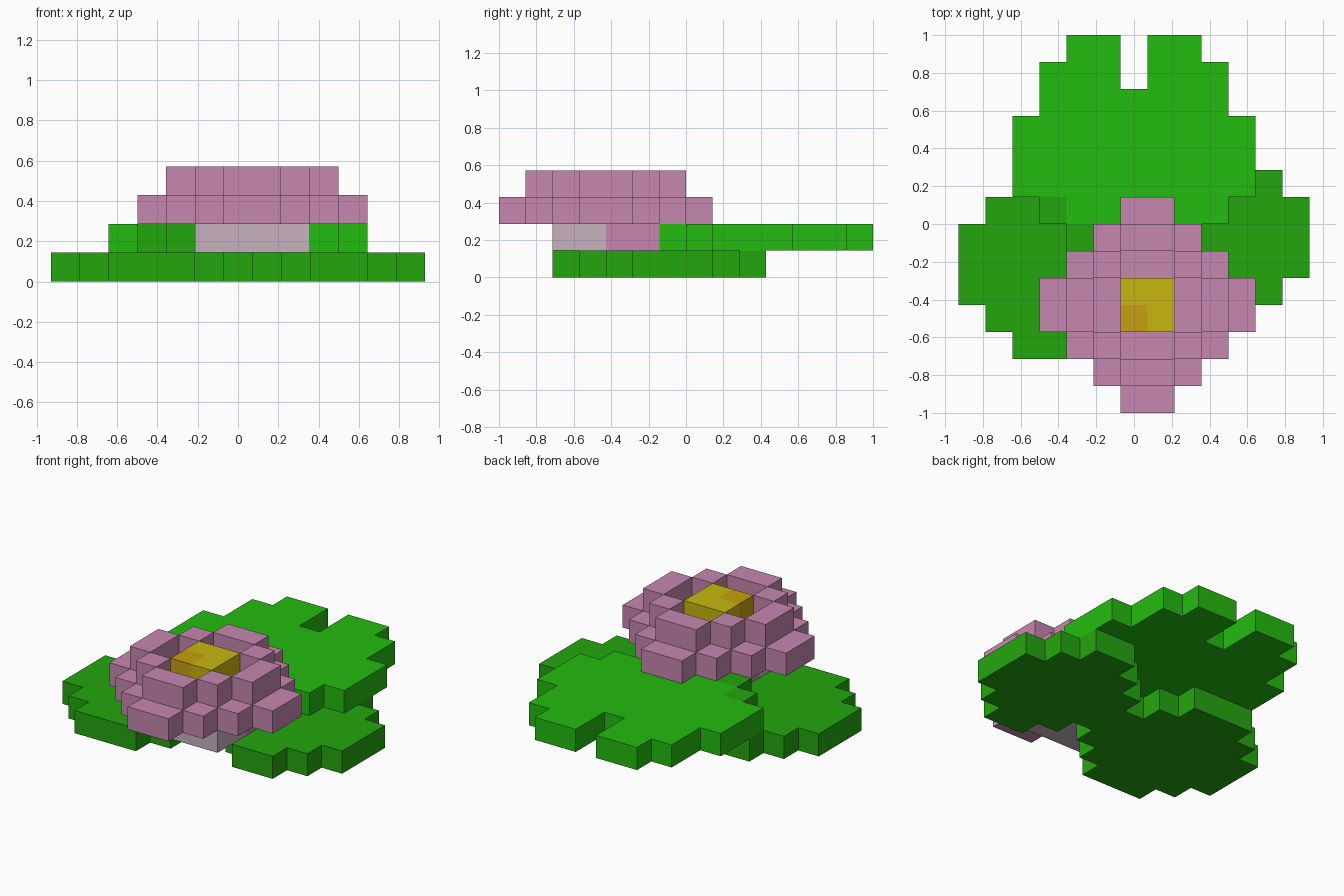
import bpy, bmesh

if "Cube" in bpy.data.objects:
    bpy.data.objects.remove(bpy.data.objects["Cube"], do_unlink=True)

U = 1 / 7  # size of one block


def material(name, rgb):
    linear = [c / 12.92 if c <= 0.04045 else ((c + 0.055) / 1.055) ** 2.4 for c in rgb]
    mat = bpy.data.materials.new(name)
    mat.use_nodes = True
    mat.diffuse_color = (*linear, 1)
    mat.node_tree.nodes["Principled BSDF"].inputs["Base Color"].default_value = (*linear, 1)
    return mat


leaf = material("leaf green", (0.14, 0.74, 0.06))
dark_leaf = material("dark leaf green", (0.14, 0.65, 0.055))
pink = material("petal pink", (0.78, 0.53, 0.69))
pale = material("pale petal", (0.78, 0.70, 0.75))
yellow = material("pollen yellow", (0.78, 0.72, 0.06))
orange = material("pollen orange", (0.78, 0.62, 0.06))


def disc(center, widths, bottom):
    """Cells of a stepped disc, listing the width of each row from the front."""
    return {(center - w / 2 + i, bottom + j) for j, w in enumerate(widths) for i in range(w)}


def slab(name, cells, level, mats, rule=lambda x, y: 0):
    """Extrude a set of unit cells one block high and merge the flat faces."""
    bm = bmesh.new()
    for x, y in sorted(cells):
        corners = [(x, y), (x + 1, y), (x + 1, y + 1), (x, y + 1)]
        face = bm.faces.new([bm.verts.new((a * U, b * U, level * U)) for a, b in corners])
        face.material_index = rule(x, y)
    bmesh.ops.remove_doubles(bm, verts=bm.verts[:], dist=U / 100)
    solid = bmesh.ops.extrude_face_region(bm, geom=bm.faces[:], use_keep_orig=True)
    top = [v for v in solid["geom"] if isinstance(v, bmesh.types.BMVert)]
    bmesh.ops.translate(bm, verts=top, vec=(0, 0, U))
    bmesh.ops.recalc_face_normals(bm, faces=bm.faces[:])
    # Side walls take the colour of the cell they enclose
    for f in bm.faces:
        c = f.calc_center_median() - f.normal * U * 0.5
        x = min(cells, key=lambda k: (k[0] + 0.5 - c.x / U) ** 2 + (k[1] + 0.5 - c.y / U) ** 2)
        f.material_index = rule(*x)
    bmesh.ops.dissolve_limit(bm, angle_limit=0.01, verts=bm.verts[:], edges=bm.edges[:],
                             delimit={'MATERIAL'})
    mesh = bpy.data.meshes.new(name)
    bm.to_mesh(mesh)
    bm.free()
    for m in mats:
        mesh.materials.append(m)
    bpy.context.collection.objects.link(bpy.data.objects.new(name, mesh))


# Low leaves on the ground
slab("right_leaf", disc(-3, [3, 5, 7, 7, 7, 5, 3], -5), 0, [dark_leaf])
slab("left_leaf", disc(3.5, [2, 4, 6, 6, 6, 4, 2], -4), 0, [dark_leaf])

# Large raised leaf with a notch at the back and a darker front corner
notch = {(-0.5, 5), (-0.5, 6)}
corner = {(-3.5, 0), (-2.5, -1)}
big = disc(0, [5, 7, 9, 9, 9, 7, 7, 5], -1) - notch
slab("back_leaf", big, 1, [leaf, dark_leaf], lambda x, y: int((x, y) in corner))

# Flower: base, wide petals, then a raised ring around the centre
slab("flower_base", disc(0.5, [4] * 4, -5), 1, [pink, pale], lambda x, y: int(y < -3))
slab("lower_petals", disc(0.5, [2, 4, 6, 8, 8, 6, 4, 2], -7), 2, [pink])
core = disc(0.5, [2, 2], -4)
gap = disc(0.5, [2, 4, 4, 2], -5)
slab("upper_petals", disc(0.5, [2, 4, 6, 6, 4, 2], -6) - gap, 3, [pink])
slab("flower_centre", core, 3, [yellow, orange], lambda x, y: int((x, y) == (-0.5, -4)))
